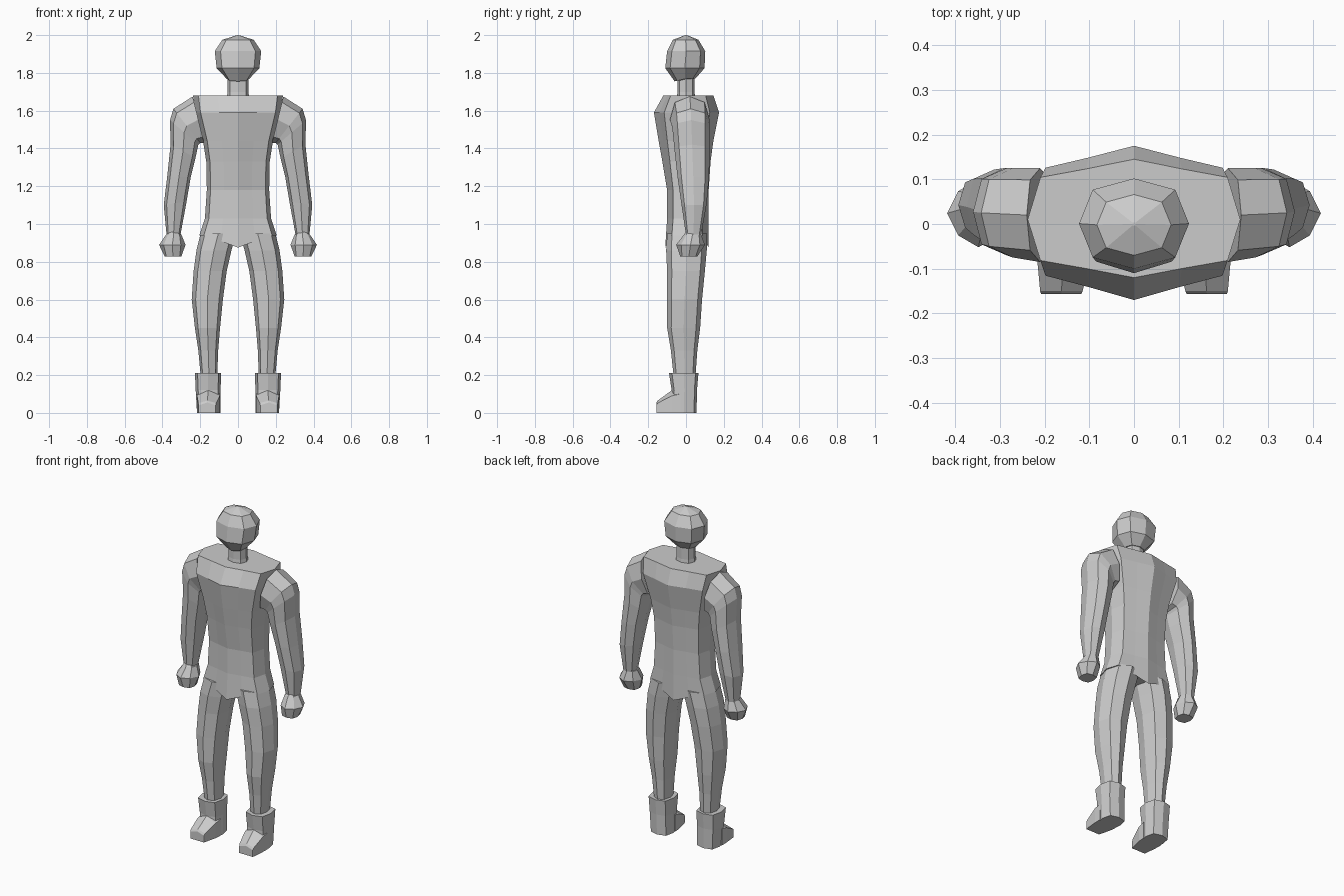
import bpy, bmesh
from mathutils import Vector

if "Cube" in bpy.data.objects:
    bpy.data.objects.remove(bpy.data.objects["Cube"])

grey = bpy.data.materials.new("plain grey")
grey.diffuse_color = (0.6, 0.6, 0.6, 1)
grey.use_nodes = True
grey.node_tree.nodes["Principled BSDF"].inputs["Base Color"].default_value = grey.diffuse_color


def loft(name, rings, mirror=False):
    """Skin a list of equal-length point rings, closing both ends."""
    bm = bmesh.new()
    loops = [[bm.verts.new(p) for p in ring] for ring in rings]
    n = len(rings[0])
    for a, b in zip(loops, loops[1:]):
        for i in range(n):
            j = (i + 1) % n
            bm.faces.new((a[i], a[j], b[j], b[i]))
    bm.faces.new(loops[0])
    bm.faces.new(loops[-1])
    bmesh.ops.recalc_face_normals(bm, faces=bm.faces)
    mesh = bpy.data.meshes.new(name)
    bm.to_mesh(mesh)
    bm.free()
    mesh.materials.append(grey)
    ob = bpy.data.objects.new(name, mesh)
    bpy.context.collection.objects.link(ob)
    if mirror:
        ob.modifiers.new("mirror", 'MIRROR').use_axis[0] = True
    return ob


def octagon(inner, outer, y0, y1, k=0.75):
    """Eight-sided ring between two (x, z) points and two depths."""
    unit = [(1, 0), (k, k), (0, 1), (-k, k), (-1, 0), (-k, -k), (0, -1), (k, -k)]
    a, b = Vector(inner), Vector(outer)
    mid, half = (a + b) / 2, (b - a) / 2
    cy, hy = (y0 + y1) / 2, (y1 - y0) / 2
    return [(mid.x + half.x * u, cy + hy * v, mid.y + half.y * u) for u, v in unit]


def level(z, x0, x1, y0, y1, k=0.75):
    return octagon((x0, z), (x1, z), y0, y1, k)


def torso_ring(z, w, front, back, z_mid=None, z_side=None):
    """Twelve-sided ring with a ridge down the chest and the spine."""
    z_mid, z_side = z_mid or z, z_side or z
    half = [(0, front, z), (.45 * w, .83 * front, z_mid), (.88 * w, .68 * front, z_side),
            (w, 0.01, z_side),
            (.88 * w, .72 * back, z_side), (.45 * w, .85 * back, z_mid), (0, back, z)]
    return half + [(-x, y, zz) for x, y, zz in half[-2:0:-1]]


# Torso
loft("torso", [
    torso_ring(1.68, .238, -.12, .145),
    torso_ring(1.59, .225, -.17, .175),
    torso_ring(1.44, .185, -.145, .145),
    torso_ring(1.33, .168, -.125, .13),
    torso_ring(1.18, .165, -.10, .12),
    torso_ring(1.03, .175, -.10, .12),
    torso_ring(.875, .205, -.11, .12, .91, .94)])

# Neck
loft("neck", [level(1.66, -.06, .06, -.05, .05),
              level(1.70, -.055, .055, -.045, .045),
              level(1.79, -.055, .055, -.045, .045)])

# Head, with a low pointed crown and a tapering chin
chin = [(x, y, 1.77 + .25 * min(y + .0, 0)) for x, y, z in level(1.77, -.06, .06, -.06, .05)]
loft("head", [
    chin,
    level(1.825, -.113, .113, -.11, .098),
    level(1.915, -.123, .123, -.10, .102),
    level(1.975, -.083, .083, -.07, .066),
    level(2.0, -.004, .004, -.004, .004)])

# Arms, shoulder to wrist
loft("arm", [
    octagon((.18, 1.43), (.24, 1.675), -.085, .125),
    octagon((.20, 1.43), (.342, 1.61), -.075, .125),
    octagon((.21, 1.42), (.36, 1.55), -.07, .125),
    octagon((.225, 1.35), (.357, 1.42), -.06, .125),
    octagon((.25, 1.25), (.375, 1.25), -.045, .122),
    octagon((.272, 1.12), (.393, 1.10), -.025, .11),
    octagon((.305, .94), (.378, .94), 0, .08)], mirror=True)

# Fists
loft("hand", [
    level(.96, .325, .365, .0, .075),
    level(.945, .30, .38, -.01, .08),
    level(.89, .278, .418, -.052, .10, .65),
    level(.828, .30, .388, -.03, .06, .8)], mirror=True)

# Legs
loft("leg", [
    level(.95, .01, .198, -.10, .112),
    level(.86, .035, .22, -.105, .11),
    level(.75, .06, .235, -.10, .10),
    level(.60, .08, .245, -.10, .085),
    level(.45, .095, .228, -.10, .075),
    level(.33, .105, .21, -.08, .06),
    level(.19, .11, .197, -.065, .05)], mirror=True)

# Boots: shaft and toe
loft("boot_shaft", [
    level(.212, .09, .228, -.09, .066, .8),
    level(.12, .092, .224, -.076, .058, .8),
    level(.0, .092, .217, -.08, .056, .8)], mirror=True)


def toe_ring(y, x0, x1, side, ridge):
    return [(x0, y, 0), (x1, y, 0), (x1, y, side), ((x0 + x1) / 2, y, ridge), (x0, y, side)]


loft("boot_toe", [
    toe_ring(-.03, .094, .218, .10, .135),
    toe_ring(-.075, .097, .217, .09, .12),
    toe_ring(-.15, .115, .21, .052, .065),
    toe_ring(-.157, .118, .208, .04, .055)], mirror=True)
